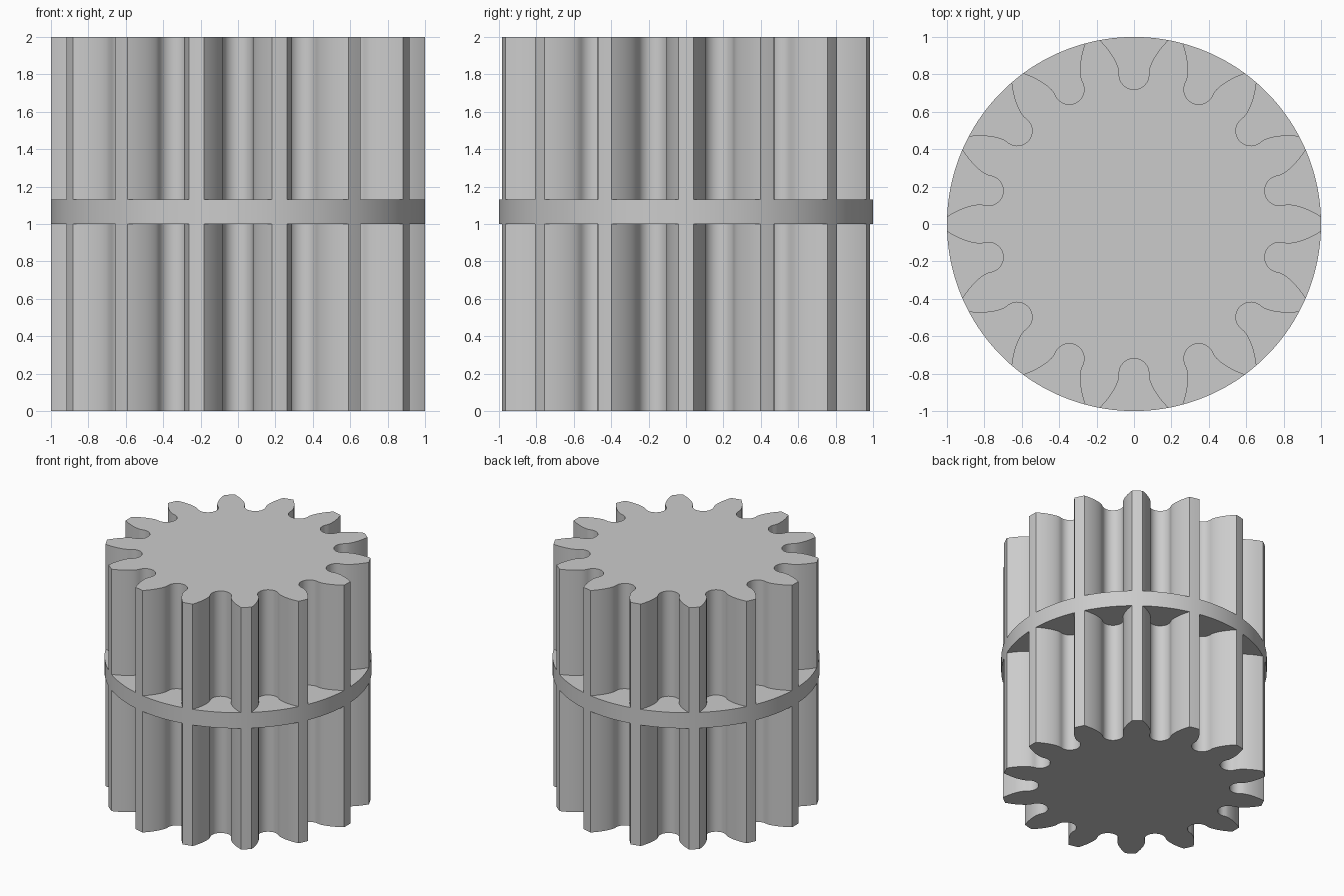
import bpy, bmesh
from math import sin, cos, tan, acos, pi, radians

cube = bpy.data.objects.get("Cube")
if cube:
    bpy.data.objects.remove(cube, do_unlink=True)

TEETH = 14
PITCH = 2 * pi / TEETH
TIP_R = 1.0
MODULE = 2 * TIP_R / (TEETH + 2)
PITCH_R = MODULE * TEETH / 2
ROOT_R = PITCH_R - 1.25 * MODULE
PRESSURE = radians(20)
BASE_R = PITCH_R * cos(PRESSURE)
HEIGHT, DISC_LOW, DISC_HIGH = 2.0, 1.0, 1.13


def involute(a):
    return tan(a) - a


def polar(r, a):
    return (r * cos(a), r * sin(a))


# Half-angle of a gap where the flank meets the base circle
base_half = PITCH / 4 - involute(PRESSURE)


def flank(steps=10):
    """Radius and half-angle of the gap, from base circle to tip."""
    points = []
    for i in range(steps + 1):
        r = BASE_R + (TIP_R - BASE_R) * i / steps
        points.append((r, base_half + involute(acos(min(1, BASE_R / r)))))
    return points


side = flank()
gap_half = side[-1][1]


def gap_outline(centre):
    """Gap between two teeth: flank, round root, flank."""
    pts = [polar(r, centre - a) for r, a in reversed(side)]
    root_w = BASE_R * sin(base_half)
    hub = ROOT_R + root_w
    for i in range(17):
        t = -pi / 2 - pi * i / 16
        u, v = hub + root_w * cos(t), root_w * sin(t)
        pts.append((u * cos(centre) - v * sin(centre),
                    u * sin(centre) + v * cos(centre)))
    return pts + [polar(r, centre + a) for r, a in side]


def arc(start, end, steps):
    return [polar(TIP_R, start + (end - start) * i / steps)
            for i in range(steps + 1)]


bm = bmesh.new()


def face(points):
    bm.faces.new([bm.verts.new(p) for p in points])


def flat(points, z):
    face([(x, y, z) for x, y in points])


def wall(points, low, high):
    for (ax, ay), (bx, by) in zip(points, points[1:]):
        face([(ax, ay, low), (bx, by, low), (bx, by, high), (ax, ay, high)])


outline = []
for k in range(TEETH):
    centre = (k + 0.5) * PITCH
    gap = gap_outline(centre)
    tip = arc(centre + gap_half, centre + PITCH - gap_half, 3)
    rim = arc(centre - gap_half, centre + gap_half, 12)
    outline += gap + tip[1:-1]
    # Tooth walls below and above the disc
    for low, high in ((0, DISC_LOW), (DISC_HIGH, HEIGHT)):
        wall(gap + tip[1:], low, high)
    # Disc rim, and the disc web closing each gap
    wall(rim + tip[1:], DISC_LOW, DISC_HIGH)
    web = rim + gap[-2:0:-1]
    flat(web[::-1], DISC_LOW)
    flat(web, DISC_HIGH)

# Gear end faces
flat(outline[::-1], 0)
flat(outline, HEIGHT)

bmesh.ops.remove_doubles(bm, verts=bm.verts, dist=0.0005)
bmesh.ops.recalc_face_normals(bm, faces=bm.faces)
mesh = bpy.data.meshes.new("gear_with_disc")
bm.to_mesh(mesh)
bm.free()
gear = bpy.data.objects.new("gear_with_disc", mesh)
bpy.context.collection.objects.link(gear)

# Plain grey material
grey = bpy.data.materials.new("light_grey")
grey.use_nodes = True
colour = (0.6, 0.6, 0.6, 1)
grey.diffuse_color = colour
grey.node_tree.nodes["Principled BSDF"].inputs["Base Color"].default_value = colour
mesh.materials.append(grey)

# Smooth flanks with sharp corners
bpy.ops.object.select_all(action='DESELECT')
gear.select_set(True)
bpy.context.view_layer.objects.active = gear
bpy.ops.object.shade_smooth_by_angle(angle=radians(30))
